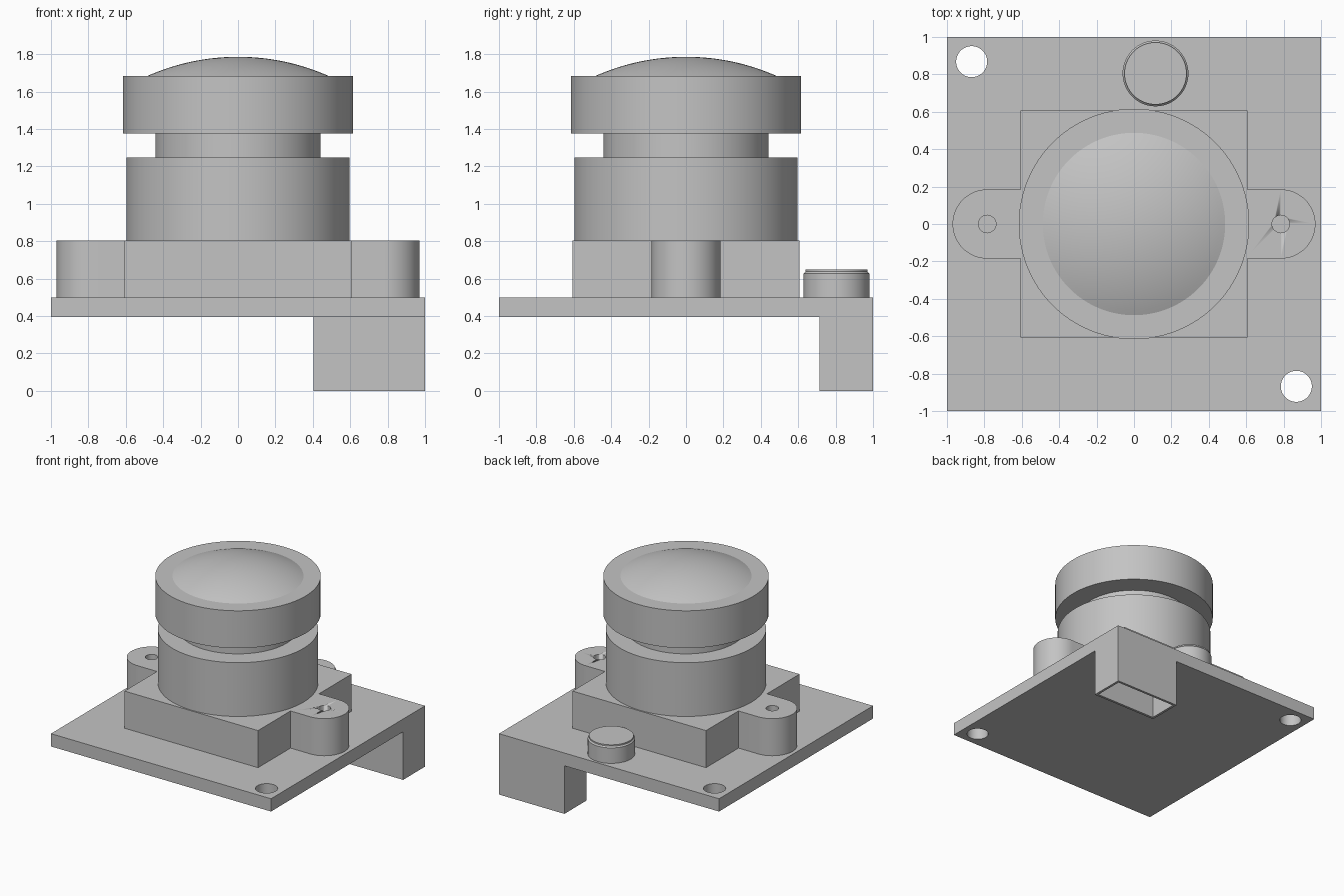
import bpy
import bmesh
import math
from mathutils import Matrix

if "Cube" in bpy.data.objects:
    bpy.data.objects.remove(bpy.data.objects["Cube"], do_unlink=True)

grey = bpy.data.materials.new("plain grey")
grey.use_nodes = True
grey.diffuse_color = (0.55, 0.55, 0.55, 1)
grey.node_tree.nodes["Principled BSDF"].inputs["Base Color"].default_value = grey.diffuse_color


def finish(name, bm, smooth=False):
    bmesh.ops.recalc_face_normals(bm, faces=bm.faces)
    mesh = bpy.data.meshes.new(name)
    bm.to_mesh(mesh)
    bm.free()
    mesh.materials.append(grey)
    obj = bpy.data.objects.new(name, mesh)
    bpy.context.collection.objects.link(obj)
    bpy.ops.object.select_all(action='DESELECT')
    obj.select_set(True)
    bpy.context.view_layer.objects.active = obj
    if smooth:
        bpy.ops.object.shade_smooth_by_angle(angle=math.radians(20))
    return obj


def box(name, x0, x1, y0, y1, z0, z1):
    bm = bmesh.new()
    place = (Matrix.Translation(((x0 + x1) / 2, (y0 + y1) / 2, (z0 + z1) / 2))
             @ Matrix.Diagonal((x1 - x0, y1 - y0, z1 - z0, 1)))
    bmesh.ops.create_cube(bm, size=1, matrix=place)
    return finish(name, bm)


def prism(name, outline, z0, z1):
    bm = bmesh.new()
    face = bm.faces.new([bm.verts.new((x, y, z0)) for x, y in outline])
    top = bmesh.ops.extrude_face_region(bm, geom=[face], use_keep_orig=True)["geom"]
    bmesh.ops.translate(bm, vec=(0, 0, z1 - z0),
                        verts=[v for v in top if isinstance(v, bmesh.types.BMVert)])
    return finish(name, bm, True)


def turned(name, profile, x=0, y=0, sides=96):
    """Closed solid of revolution from (radius, height) points."""
    bm = bmesh.new()
    rings = []
    for r, z in profile:
        rings.append([bm.verts.new((x + r * math.cos(math.tau * i / sides),
                                    y + r * math.sin(math.tau * i / sides), z))
                      for i in range(sides)])
    for low, high in zip(rings, rings[1:]):
        for i in range(sides):
            j = (i + 1) % sides
            bm.faces.new((low[i], low[j], high[j], high[i]))
    bm.faces.new(rings[0])
    bm.faces.new(rings[-1])
    return finish(name, bm, True)


def cut(obj, cutter):
    cutter.hide_render = True
    mod = obj.modifiers.new("cut", 'BOOLEAN')
    mod.operation = 'DIFFERENCE'
    mod.solver = 'EXACT'
    mod.object = cutter
    bpy.context.view_layer.objects.active = obj
    bpy.ops.object.modifier_apply(modifier=mod.name)
    bpy.data.objects.remove(cutter, do_unlink=True)


BOARD_LOW, BOARD_TOP, MOUNT_TOP = 0.395, 0.5, 0.805

# Circuit board with two opposite corner holes
board = box("circuit_board", -1, 1, -1, 1, BOARD_LOW, BOARD_TOP)
for s in (-1, 1):
    cut(board, turned("hole_cutter", [(0.083, 0.3), (0.083, 0.6)], s * 0.868, -s * 0.868, 48))

# Hollow connector, open at the bottom
connector = box("connector_shell", 0.405, 1, 0.715, 1, 0, BOARD_LOW)
cut(connector, box("cavity_cutter", 0.425, 0.98, 0.735, 0.98, -0.1, 0.375))

# Square lens mount with a drilled, round-ended lug on each side
box("lens_mount", -0.607, 0.607, -0.607, 0.607, BOARD_TOP, MOUNT_TOP)
for s, side in ((-1, "right"), (1, "left")):
    arc = [-math.pi / 2 + math.pi * i / 32 for i in range(33)]
    outline = [(s * 0.6, -0.185)]
    outline += [(s * (0.785 + 0.185 * math.cos(a)), 0.185 * math.sin(a)) for a in arc]
    outline.append((s * 0.6, 0.185))
    lug = prism(side + "_lug", outline, BOARD_TOP, MOUNT_TOP)
    cut(lug, turned("screw_cutter", [(0.047, 0.51), (0.047, 0.9)], s * 0.785, 0, 32))

# Lens barrel, neck and cap
for name, r, z0, z1 in (("lens_barrel", 0.597, MOUNT_TOP, 1.247),
                        ("lens_neck", 0.442, 1.247, 1.375),
                        ("lens_cap_ring", 0.616, 1.375, 1.682)):
    turned(name, [(r, z0), (r, z1)])

# Shallow domed lens
RADIUS, TOP, REACH = 1.196, 1.786, 0.49
dome = []
for i in range(17):
    r = max(REACH * (1 - i / 16), 0.004)
    dome.append((r, TOP - RADIUS + math.sqrt(RADIUS ** 2 - r ** 2)))
turned("lens_glass", dome)

# Small round component with a bevelled top
turned("round_component", [(0.176, BOARD_TOP), (0.176, 0.627), (0.166, 0.637), (0.166, 0.648)],
       0.115, 0.805, 64)
